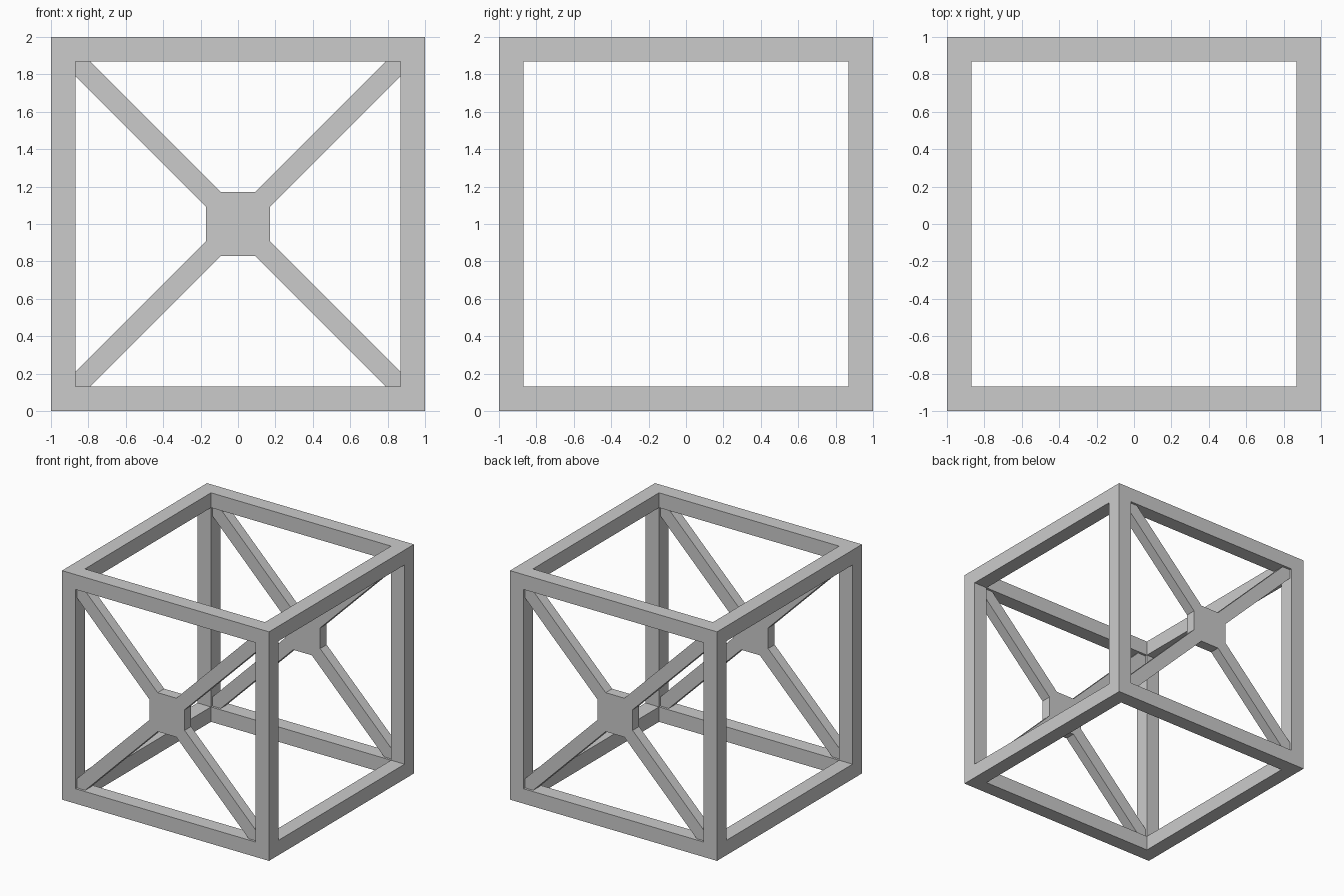
import bpy, bmesh
from itertools import product
from mathutils import Vector

if "Cube" in bpy.data.objects:
    bpy.data.objects.remove(bpy.data.objects["Cube"])

T = 0.13          # frame beam thickness
I = 1 - T         # half size of the openings


def finish(name, bm):
    bmesh.ops.recalc_face_normals(bm, faces=bm.faces[:])
    mesh = bpy.data.meshes.new(name)
    bm.to_mesh(mesh)
    bm.free()
    obj = bpy.data.objects.new(name, mesh)
    bpy.context.collection.objects.link(obj)
    return obj


# Cube frame: the outer cells of a 3x3x3 lattice, skinned as one closed shell
def cube_frame():
    cuts = (-1, -I, I, 1)
    solid = {c for c in product(range(3), repeat=3) if c.count(1) <= 1}
    bm = bmesh.new()
    for cell in solid:
        for axis, side in product(range(3), (0, 1)):
            near = list(cell)
            near[axis] += 2 * side - 1
            if tuple(near) in solid:
                continue
            ring = []
            for a, b in ((0, 0), (1, 0), (1, 1), (0, 1)):
                k = list(cell)
                k[axis] += side
                k[(axis + 1) % 3] += a
                k[(axis + 2) % 3] += b
                p = Vector([cuts[i] for i in k]) + Vector((0, 0, 1))
                ring.append(bm.verts.new(p))
            bm.faces.new(ring)
    bmesh.ops.remove_doubles(bm, verts=bm.verts[:], dist=0.001)
    return finish("cube_frame", bm)


# Cross brace: four diagonal arms and a chamfered hub as one extruded profile
def cross_brace(name, y, depth=0.09):
    quarter = [(0.17, 0.09), (I, I - 0.08), (I, I), (I - 0.08, I), (0.09, 0.17)]
    outline = []
    for turn in range(4):
        outline += quarter
        quarter = [(-v, u) for u, v in quarter]
    bm = bmesh.new()
    face = bm.faces.new([bm.verts.new((u, y - depth / 2, v + 1)) for u, v in outline])
    new = bmesh.ops.extrude_face_region(bm, geom=[face], use_keep_orig=True)["geom"]
    bmesh.ops.translate(bm, vec=(0, depth, 0),
                        verts=[g for g in new if isinstance(g, bmesh.types.BMVert)])
    return finish(name, bm)


cube_frame()
cross_brace("front_cross_brace", -1 + T / 2)
cross_brace("back_cross_brace", 1 - T / 2)
